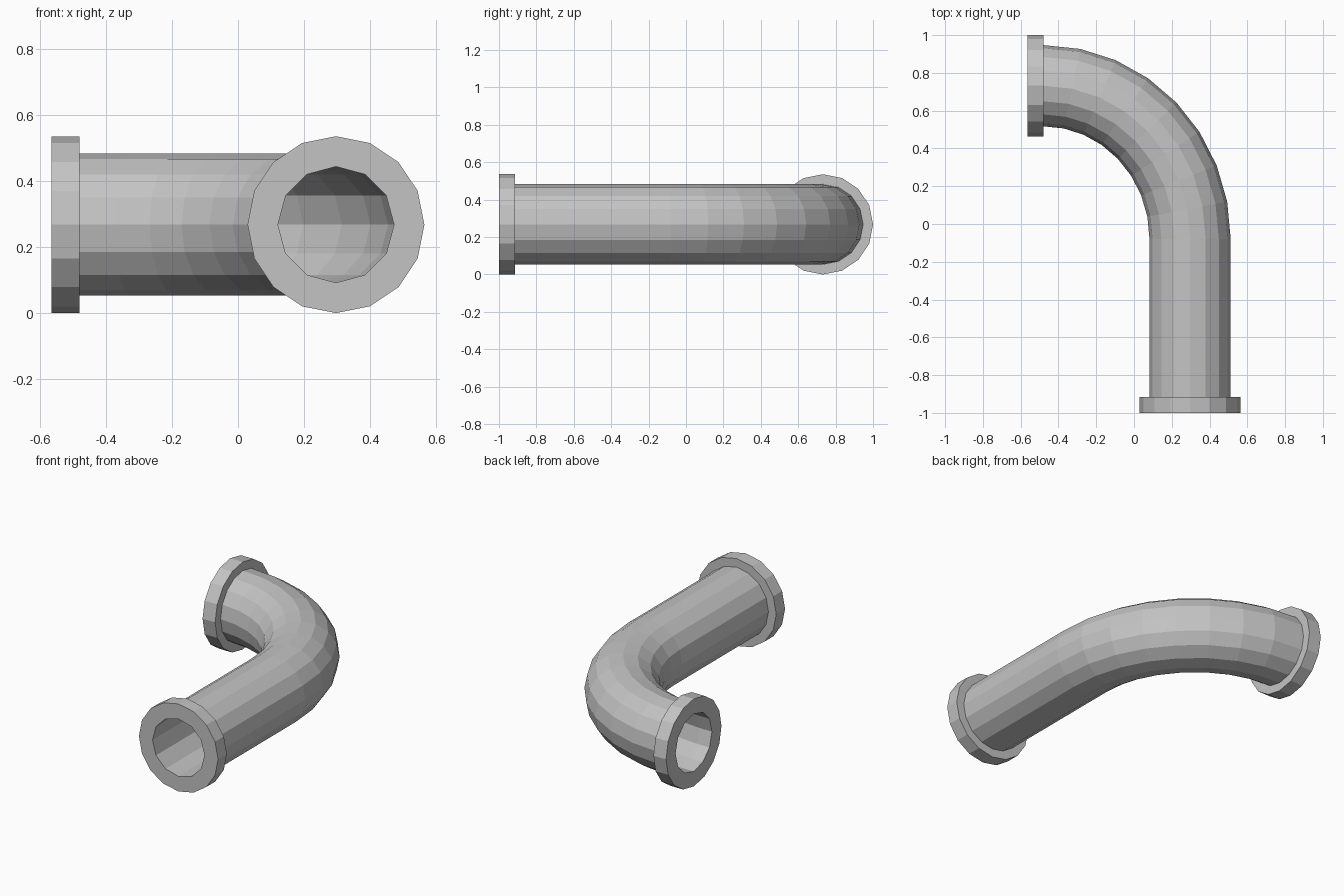
import bpy
import bmesh
from math import sin, cos, pi
from mathutils import Vector

if "Cube" in bpy.data.objects:
    bpy.data.objects.remove(bpy.data.objects["Cube"], do_unlink=True)

# Main dimensions
CENTRE_Z = 0.268
PIPE_R, BORE_R, FLANGE_R = 0.215, 0.176, 0.268
SIDES, BORE_SIDES = 16, 12
BEND_STEPS = 8
FRONT_X, BACK_Y = 0.297, 0.732
BEND_START_Y, BEND_END_X = -0.08, -0.48

grey = bpy.data.materials.new("pipe_grey")
grey.use_nodes = True
colour = (0.55, 0.55, 0.55, 1)
grey.diffuse_color = colour
grey.node_tree.nodes["Principled BSDF"].inputs["Base Color"].default_value = colour


def sweep(bm, stations, radius, sides):
    """Skin rings along the stations; return the edges of both end rings."""
    rings = []
    for point, tangent in stations:
        side = Vector((0, 0, 1)).cross(tangent).normalized()
        ring = []
        for i in range(sides):
            a = 2 * pi * i / sides
            offset = side * cos(a) + Vector((0, 0, sin(a)))
            ring.append(bm.verts.new(point + offset * radius))
        rings.append(ring)
    for a, b in zip(rings, rings[1:]):
        for i in range(sides):
            j = (i + 1) % sides
            bm.faces.new((a[i], a[j], b[j], b[i]))
    return [[bm.edges.get((r[i - 1], r[i])) for i in range(sides)]
            for r in (rings[0], rings[-1])]


def hollow_part(name, stations, radius):
    """Tube with an outer wall, a bore and flat ring-shaped ends."""
    bm = bmesh.new()
    outer = sweep(bm, stations, radius, SIDES)
    bore = sweep(bm, stations, BORE_R, BORE_SIDES)
    for rim, hole in zip(outer, bore):
        bmesh.ops.triangle_fill(bm, edges=rim + hole, use_beauty=True)
    bmesh.ops.recalc_face_normals(bm, faces=bm.faces)
    mesh = bpy.data.meshes.new(name)
    bm.to_mesh(mesh)
    bm.free()
    mesh.materials.append(grey)
    obj = bpy.data.objects.new(name, mesh)
    bpy.context.collection.objects.link(obj)


def at(x, y):
    return Vector((x, y, CENTRE_Z))


# Pipe: straight run followed by a quarter bend to the left
forward, leftward = Vector((0, 1, 0)), Vector((-1, 0, 0))
rx, ry = FRONT_X - BEND_END_X, BACK_Y - BEND_START_Y
path = [(at(FRONT_X, -0.915), forward)]
for k in range(BEND_STEPS + 1):
    t = pi / 2 * k / BEND_STEPS
    path.append((at(BEND_END_X + rx * cos(t), BEND_START_Y + ry * sin(t)),
                 Vector((-rx * sin(t), ry * cos(t), 0))))
hollow_part("bent_pipe", path, PIPE_R)

# Flanges at both ends
hollow_part("front_flange", [(at(FRONT_X, -1), forward),
                             (at(FRONT_X, -0.915), forward)], FLANGE_R)
hollow_part("side_flange", [(at(BEND_END_X, BACK_Y), leftward),
                            (at(-0.565, BACK_Y), leftward)], FLANGE_R)
